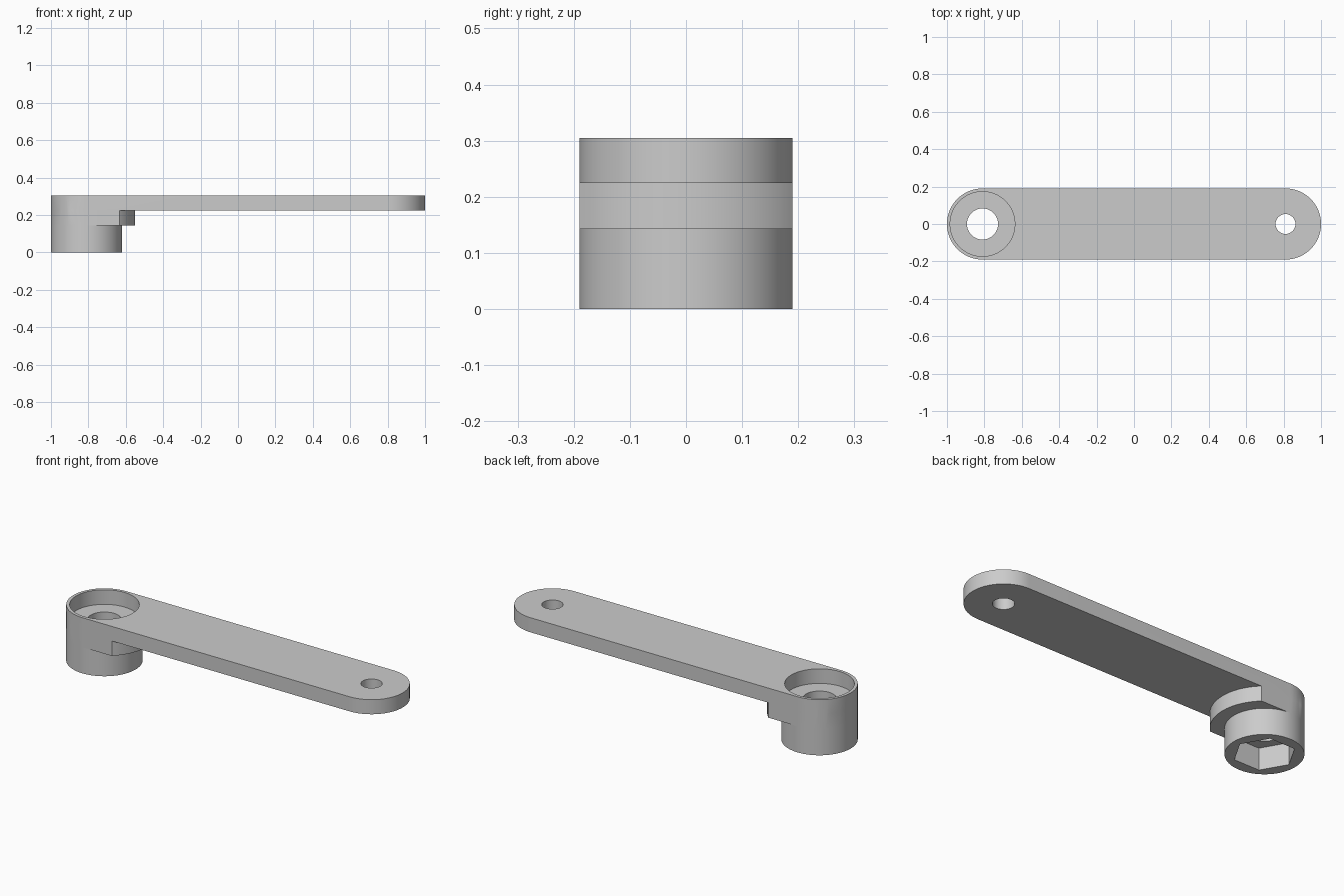
import bpy
import bmesh
from math import asin, cos, pi, sin, sqrt

cube = bpy.data.objects.get("Cube")
if cube:
    bpy.data.objects.remove(cube, do_unlink=True)

R = 0.19            # half width of the arm
PIVOT = -0.81       # x of the boss axis
TIP = 0.81          # x of the small hole axis
COLLAR_R = 0.26     # radius of the step under the arm
Z_COLLAR, Z_ARM, Z_TOP = 0.143, 0.225, 0.305
SEG = 48            # segments per half circle

grey = bpy.data.materials.new("grey plastic")
grey.use_nodes = True
grey.diffuse_color = (0.6, 0.6, 0.6, 1)
grey.node_tree.nodes["Principled BSDF"].inputs["Base Color"].default_value = (0.6, 0.6, 0.6, 1)


def arc(cx, r, start, end, n=SEG):
    return [(cx + r * cos(start + (end - start) * i / n),
             r * sin(start + (end - start) * i / n)) for i in range(n + 1)]


def prism(name, outline, z0, z1):
    """Extrude a closed outline from z0 up to z1."""
    bm = bmesh.new()
    face = bm.faces.new([bm.verts.new((x, y, z0)) for x, y in outline])
    top = bmesh.ops.extrude_face_region(bm, geom=[face])["geom"]
    bmesh.ops.translate(bm, vec=(0, 0, z1 - z0),
                        verts=[v for v in top if isinstance(v, bmesh.types.BMVert)])
    bmesh.ops.recalc_face_normals(bm, faces=bm.faces)
    mesh = bpy.data.meshes.new(name)
    bm.to_mesh(mesh)
    bm.free()
    mesh.materials.append(grey)
    obj = bpy.data.objects.new(name, mesh)
    bpy.context.collection.objects.link(obj)
    return obj


def round_prism(name, cx, r, z0, z1, n=2 * SEG):
    return prism(name, arc(cx, r, 0, 2 * pi, n)[:-1], z0, z1)


def combine(target, other, operation):
    """Apply a boolean and discard the helper."""
    mod = target.modifiers.new(operation.title(), "BOOLEAN")
    mod.operation, mod.solver, mod.object = operation, "EXACT", other
    bpy.context.view_layer.objects.active = target
    bpy.ops.object.modifier_apply(modifier=mod.name)
    bpy.data.objects.remove(other, do_unlink=True)


# Long arm with rounded ends
back_end = arc(PIVOT, R, pi / 2, 3 * pi / 2)
arm = prism("lever_arm", back_end + arc(TIP, R, -pi / 2, pi / 2), Z_ARM, Z_TOP)

# Stepped collar under the arm, then the round boss
a = asin(R / COLLAR_R)
collar = prism("collar", back_end + arc(PIVOT, COLLAR_R, -a, a), Z_COLLAR, Z_ARM)
boss = round_prism("boss", PIVOT, R, 0, Z_COLLAR)
combine(arm, collar, "UNION")
combine(arm, boss, "UNION")

# Counterbore, through hole, hexagonal socket and tip hole
for cutter in (
    round_prism("counterbore", PIVOT, 0.173, Z_ARM, Z_TOP + 0.1),
    round_prism("through_hole", PIVOT, 0.083, -0.1, Z_TOP + 0.1),
    round_prism("hex_socket", PIVOT, 0.152, -0.1, 0.12, 6),
    round_prism("tip_hole", TIP, 0.053, 0.1, Z_TOP + 0.1),
):
    combine(arm, cutter, "DIFFERENCE")

bpy.ops.object.select_all(action="DESELECT")
arm.select_set(True)
bpy.context.view_layer.objects.active = arm
bpy.ops.object.shade_smooth_by_angle(angle=pi / 6)
